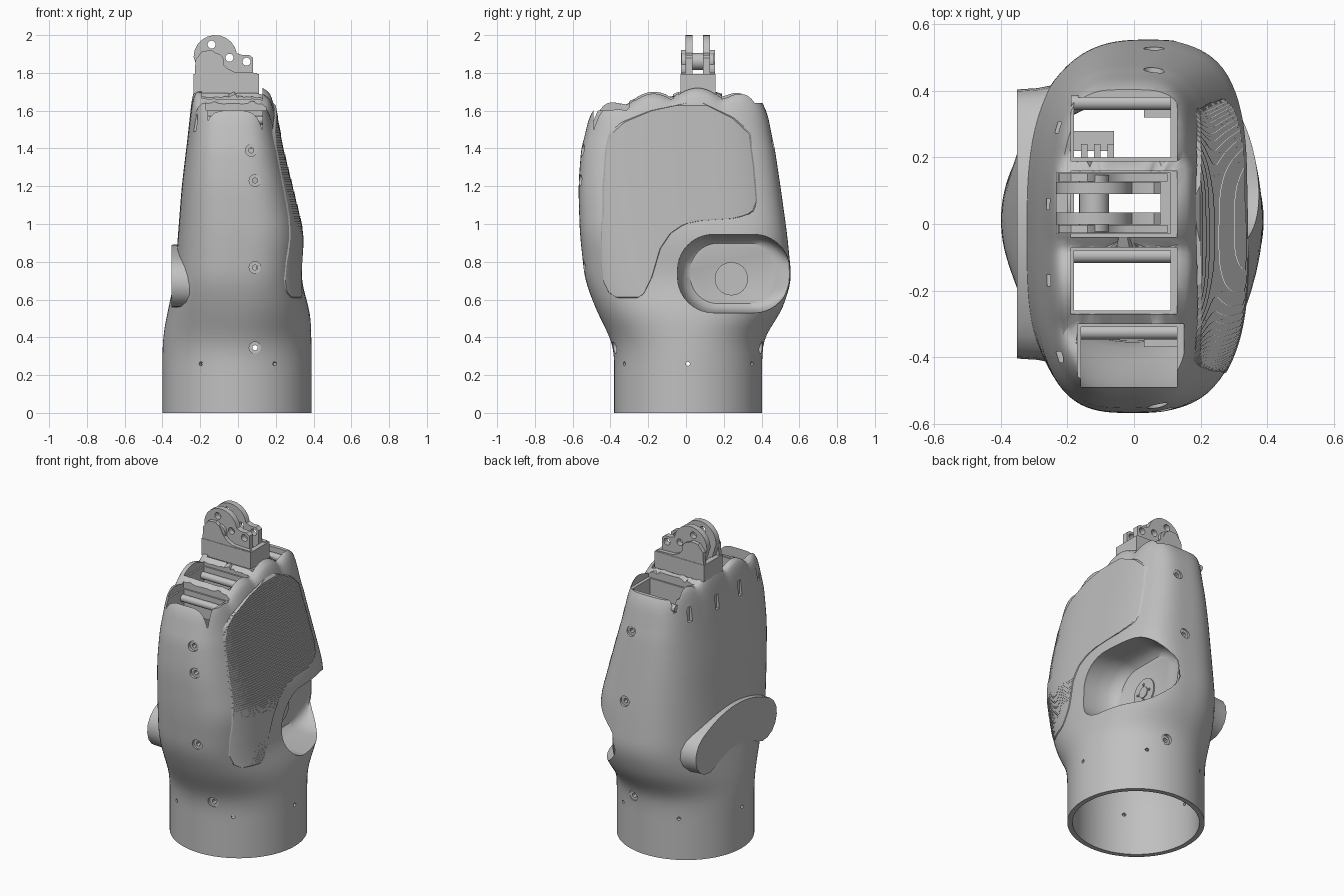
import bpy, bmesh, math
from mathutils import Matrix, Vector

if "Cube" in bpy.data.objects:
    bpy.data.objects.remove(bpy.data.objects["Cube"], do_unlink=True)
grey = bpy.data.materials.new("satin grey")
grey.use_nodes = True
grey.diffuse_color = (0.53, 0.53, 0.53, 1)
grey.node_tree.nodes["Principled BSDF"].inputs["Base Color"].default_value = grey.diffuse_color

# z, back x, palm x, low y, high y, thumb sweep, squareness
KEYS = [(-1, -.4, .39, -.38, .403, 0, 2), (.33, -.4, .39, -.38, .403, 0, 2),
        (.42, -.395, .387, -.41, .42, .01, 2.05), (.52, -.376, .385, -.465, .5, .03, 2.3),
        (.7, -.337, .335, -.535, .56, .07, 2.8), (.95, -.317, .345, -.562, .535, .06, 3),
        (1.2, -.298, .285, -.57, .5, .05, 3.1), (1.4, -.274, .235, -.555, .47, .04, 3.2),
        (1.6, -.248, .2, -.52, .437, .03, 3.2), (1.8, -.225, .165, -.49, .41, .02, 3.2)]
FINGERS = [(-.4, 1.645, 1.6), (-.17, 1.7, 1.65), (.06, 1.73, 1.68), (.29, 1.7, 1.64)]


def along(table, z):
    for a, b in zip(table, table[1:]):
        if z <= b[0]:
            t = (z - a[0]) / (b[0] - a[0])
            return [p + (q - p) * t for p, q in zip(a, b)][1:]
    return table[-1][1:]


def section(z):
    rows = [along(KEYS, z + d) for d in (-.06, -.03, 0, .03, .06)]
    return [sum(c) / len(rows) for c in zip(*rows)]


def ring(z, inset=0, scale=1, count=112):
    x0, x1, y0, y1, sweep, n = section(z)
    pts = []
    for i in range(count):
        c, s = math.cos(math.tau * i / count), math.sin(math.tau * i / count)
        r = scale / (abs(c) ** n + abs(s) ** n) ** (1 / n)
        y = (y0 + y1) / 2 + ((y1 - y0) / 2 - inset) * r * s
        pts.append(((x0 + x1) / 2 + ((x1 - x0) / 2 - inset) * r * c + sweep * 2 * max(y, 0) ** 2, y))
    return pts


def side_x(y, z, side=1):
    """Surface x on the palm (side 1) or the back (side -1)."""
    x0, x1, y0, y1, sweep, n = section(z)
    u = min(1, abs((2 * y - y0 - y1) / (y1 - y0)))
    return (x0 + x1) / 2 + side * (x1 - x0) / 2 * (1 - u ** n) ** (1 / n) + sweep * 2 * max(y, 0) ** 2


def top_z(x, y):
    return max(p - 3.6 * (y - c) ** 2 for c, p, f in FINGERS) - 6 * max(0, x - .09) ** 2


def smooth(ob, angle=35):
    bpy.ops.object.select_all(action='DESELECT')
    ob.select_set(True)
    bpy.context.view_layer.objects.active = ob
    bpy.ops.object.shade_smooth_by_angle(angle=math.radians(angle))


def finish(name, bm, angle=35):
    bmesh.ops.recalc_face_normals(bm, faces=bm.faces)
    if bm.calc_volume(signed=True) < 0:
        bmesh.ops.reverse_faces(bm, faces=bm.faces)
    me = bpy.data.meshes.new(name)
    bm.to_mesh(me)
    bm.free()
    ob = bpy.data.objects.new(name, me)
    bpy.context.collection.objects.link(ob)
    me.materials.append(grey)
    smooth(ob, angle)
    return ob


def loft(name, loops, start=True):
    """Skin equal loops of 3D points and cap the ends."""
    bm = bmesh.new()
    loops = [[bm.verts.new(p) for p in loop] for loop in loops]
    for a, b in zip(loops, loops[1:]):
        for i in range(len(a)):
            bm.faces.new((a[i - 1], a[i], b[i], b[i - 1]))
    for loop in loops[0 if start else -1::len(loops) - 1]:
        bm.faces.new(loop)
    return finish(name, bm)


def box(name, x, y, z):
    return loft(name, [[(x[i], y[j], h) for i, j in ((0, 0), (1, 0), (1, 1), (0, 1))] for h in z])


def rod(name, centre, axis, radius, length, sides=24):
    bm = bmesh.new()
    turn = Vector((0, 0, 1)).rotation_difference(Vector(axis)).to_matrix().to_4x4()
    bmesh.ops.create_cone(bm, cap_ends=True, segments=sides, radius1=radius, radius2=radius,
                          depth=length, matrix=Matrix.Translation(centre) @ turn)
    return finish(name, bm)


def volume(me):
    bm = bmesh.new()
    bm.from_mesh(me)
    v = bm.calc_volume(signed=True)
    bm.free()
    return v


def cut(ob, cutters, keep=.4):
    """Subtract each cutter, trying the next solver if a cut loses too much."""
    for c in cutters:
        c.hide_render = True
        before = volume(ob.data)
        for solver in ('EXACT', 'MANIFOLD', 'FLOAT'):
            m = ob.modifiers.new("cut", 'BOOLEAN')
            m.operation, m.solver, m.object = 'DIFFERENCE', solver, c
            graph = bpy.context.evaluated_depsgraph_get()
            me = bpy.data.meshes.new_from_object(ob.evaluated_get(graph))
            ob.modifiers.clear()
            if keep * before < volume(me) < 1.001 * before:
                ob.data = me
                break
        bpy.data.objects.remove(c, do_unlink=True)
    smooth(ob)


# Hand shell: wrist tube, palm and scalloped knuckle cap, hollowed out
rings = [[(*p, z) for p in ring(z)] for z in [1.4 * i / 40 for i in range(41)]]
for f, s in [(.2, 1), (.4, 1), (.6, 1), (.75, .995), (.86, .98), (.94, .955), (.985, .92),
             (1, .87), (1, .75), (1, .6), (1, .45), (1, .3), (1, .12)]:
    rings.append([(x, y, 1.4 + f * (top_z(x, y) - 1.4)) for x, y in ring(1.4 + .28 * f, 0, s)])
shell = loft("hand_shell", rings)
cut(shell, [loft("cavity", [[(*p, z) for p in ring(z, .03)] for z in
                            [-.05 + 1.5 * i / 20 for i in range(21)]])], .1)
cutters = []
for y, peak, floor in FINGERS:
    dx = .02 if y < -.3 else 0
    low, high = (-.7 if y < -.3 else y - .1), (.7 if y > .2 else y + .1)
    back = side_x(y, 1.53, -1)
    cutters += [box("channel", (-.19 + dx, .13 + dx), (low, high), (floor, 2)),
                box("pocket", (-.18 + dx, .11 + dx), (y - .09, y + .09), (1.3, 1.9)),
                box("tendon_slot", (back - .05, back + .012), (y - .016, y + .016), (1.49, 1.58))]
SOCKET = [(cy + .19 * math.cos(a), cz + .19 * math.sin(a)) for k, (cy, cz) in
          enumerate([(.36, .755), (.145, .755), (.145, .72), (.36, .72)])
          for a in [(k + i / 10) * math.pi / 2 for i in range(11)]]
cutters.append(loft("socket_cut", [[(x, *p) for p in SOCKET] for x in (.1, .7)]))
seats = []
for x, side, z in [(.07, -1, 1.39), (.09, -1, 1.23), (.09, -1, .77), (.09, -1, .345),
                   (.06, 1, 1.42), (.06, 1, 1.0), (.09, 1, .345)]:
    edge = min(ring(z), key=lambda p: abs(p[0] - x) + (9 if p[1] * side < 0 else 0))[1]
    seats.append((x, edge - side * .03, z))
    cutters.append(rod("screw_cut", (x, edge, z), (0, 1, 0), .031, .2))
for k in range(6):
    d = Vector((math.cos(k * math.pi / 3), math.sin(k * math.pi / 3), 0))
    cutters.append(rod("pin_cut", d * .395 + Vector((0, .01, .26)), d, .011, .2, 12))
cut(shell, cutters)

# Recessed screws, finger axles and stops
for seat in seats:
    cut(rod("screw", seat, (0, 1, 0), .033, .035), [rod("hex_cut", seat, (0, 1, 0), .015, .1, 6)])
for y, peak, floor in FINGERS:
    if y != .06:
        rod("finger_axle", (-.03, y + .075, floor - .05), (1, 0, 0), .022, .32)
    if abs(y) > .2:
        box("finger_stop", (.03, .13), (y + .03, y + .1), (1.36, 1.4))

# Terraced grip pad lying on the palm
LOW = [(.6, -.33), (.61, -.37), (.64, -.415), (.7, -.445), (.8, -.455), (1.2, -.455),
       (1.4, -.44), (1.48, -.41), (1.54, -.34), (1.6, -.19), (1.64, 0)]
HIGH = [(.6, -.27), (.63, -.22), (.72, -.175), (.87, -.13), (.95, -.075), (1.0, 0), (1.02, .1),
        (1.03, .28), (1.06, .365), (1.12, .39), (1.3, .375), (1.48, .35), (1.56, .26), (1.64, .09)]
bm = bmesh.new()
steps, cols, last = 80, 40, None
for i in range(2 * steps):
    z = .6 + 1.04 * ((i + 1) // 2) / steps
    level = .6 + 1.04 * (i // 2 + .5) / steps
    line, y0, y1 = [], along(LOW, z)[0], along(HIGH, z)[0]
    for j in range(cols + 1):
        y = y0 + (y1 - y0) * j / cols
        lift = -.008 if i in (0, 2 * steps - 1) or j in (0, cols) else .005
        line.append(bm.verts.new((side_x(y, level) + lift, y, z)))
    for j in range(cols if last else 0):
        bm.faces.new((last[j], last[j + 1], line[j + 1], line[j]))
    last = line
finish("grip_pad", bm, 25)

# Thumb socket: curved bowl with a pivot disc
bowl = []
for depth, size in [(0, 1), (.35, .99), (.7, .94), (.9, .87), (1, .77)]:
    rims = [max(side_x(y, z) - .012, .13) for y, z in SOCKET]
    bowl.append([(r + (.12 - r) * depth, .25 + (y - .25) * size, .74 + (z - .74) * size)
                 for r, (y, z) in zip(rims, SOCKET)])
loft("thumb_socket", bowl, False)
rod("thumb_pivot", (.122, .24, .71), (1, 0, 0), .088, .012, 32)
rod("thumb_hub", (.126, .24, .71), (1, 0, 0), .035, .016)
for y, z in ((.29, .71), (.19, .71), (.24, .76), (.24, .66)):
    box("hub_spoke", (.12, .134), (y - .006, y + .006), (z - .006, z + .006))

# Arched guard on the back of the hand
REACH, BEND, WIDE = .275, .95, .13
outline = []
for sign in (1, -1):
    for i in range(15):
        y = sign * REACH * (i / 7 - 1)
        t = Vector((1, -2 * BEND * y)).normalized() * sign * WIDE
        end = Vector((y, .76 - BEND * y * y))
        outline.append(end + Vector((-t.y, t.x)))
    for a in [math.pi * k / 8 for k in range(1, 8)]:
        outline.append(end + Vector((-t.y, t.x)) * math.cos(a) + t * math.sin(a))
loft("back_guard", [[(x, p.x * s, .72 + (p.y - .72) * s) for p in outline]
                    for x, s in ((-.352, 1), (-.29, 1.01), (-.25, 1.03))])

# Mounted finger base: frame, cheeks, links and pins
cut(box("finger_frame", (-.235, .11), (-.03, .155), (1.69, 1.795)),
    [box("frame_cut", (-.2, .08), (0, .125), (1.6, 1.9))])
CHEEK = [(-.23, 1.76), (.1, 1.76), (.1, 1.8), (-.02, 1.805), (-.06, 1.825), (-.09, 1.86),
         (-.11, 1.9), (-.14, 1.92), (-.19, 1.915), (-.225, 1.87)]
LINK = [(-.12 + .115 * math.cos(a), 1.885 + .115 * math.sin(a))
        for a in [math.radians(10 + 17 * i) for i in range(11)]]
LINK += [(-.2, 1.77), (.08, 1.77), (.08, 1.88), (.06, 1.895), (.02, 1.895)]
for s in (-1, 1):
    loft("finger_cheek", [[(x, .0625 + s * d, z) for x, z in CHEEK] for d in (.065, .09)])
    cut(loft("finger_link", [[(x, .0625 + s * d, z) for x, z in LINK] for d in (.028, .064)]),
        [rod("link_cut", (x, .0625, z), (0, 1, 0), .021, .3)
         for x, z in ((-.14, 1.95), (-.045, 1.88), (.045, 1.86))])
rod("finger_pin", (-.12, .0625, 1.86), (0, 1, 0), .045, .17)

# Toothed latch inside the wrist
box("latch_bar", (-.24, -.06), (.22, .28), (.17, .2))
for x in (-.24, -.2, -.16, -.12, -.08):
    box("latch_tooth", (x, x + .02), (.18, .24), (.17, .22))
